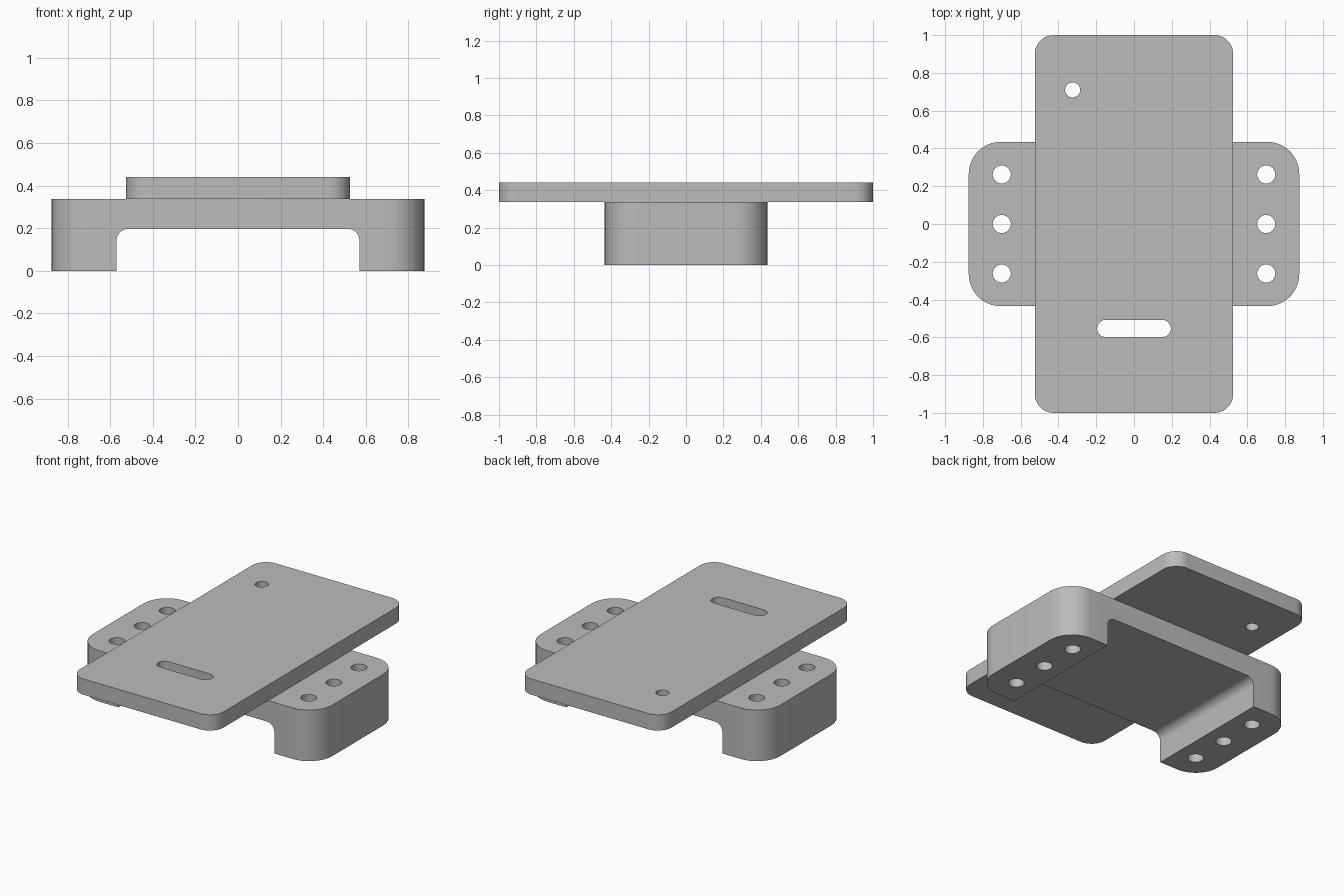
import bpy, bmesh, math
from mathutils import Matrix

cube = bpy.data.objects.get("Cube")
if cube:
    bpy.data.objects.remove(cube, do_unlink=True)

grey = bpy.data.materials.new("plain grey")
grey.use_nodes = True
colour = (0.5, 0.5, 0.5, 1)
grey.diffuse_color = colour
grey.node_tree.nodes["Principled BSDF"].inputs["Base Color"].default_value = colour


def rounded_outline(hx, hy, r, steps):
    """Rounded rectangle, anticlockwise, centred on the origin."""
    pts = []
    for i, (sx, sy) in enumerate([(1, 1), (-1, 1), (-1, -1), (1, -1)]):
        for k in range(steps + 1):
            a = (i + k / steps) * math.pi / 2
            p = (sx * (hx - r) + r * math.cos(a), sy * (hy - r) + r * math.sin(a))
            if not pts or math.dist(p, pts[-1]) > 1e-5:
                pts.append(p)
    if math.dist(pts[0], pts[-1]) < 1e-5:
        pts.pop()
    return pts


def prism(name, outline, z0, z1, matrix=Matrix()):
    """Extrude an outline from z0 to z1, then place it with a matrix."""
    bm = bmesh.new()
    base = bm.faces.new([bm.verts.new((x, y, z0)) for x, y in outline])
    top = bmesh.ops.extrude_face_region(bm, geom=[base])["geom"]
    bmesh.ops.translate(bm, vec=(0, 0, z1 - z0),
                        verts=[v for v in top if isinstance(v, bmesh.types.BMVert)])
    bmesh.ops.recalc_face_normals(bm, faces=bm.faces)
    bm.transform(matrix)
    mesh = bpy.data.meshes.new(name)
    bm.to_mesh(mesh)
    bm.free()
    mesh.materials.append(grey)
    obj = bpy.data.objects.new(name, mesh)
    bpy.context.collection.objects.link(obj)
    return obj


def activate(obj):
    bpy.ops.object.select_all(action='DESELECT')
    obj.select_set(True)
    bpy.context.view_layer.objects.active = obj


def cut(obj, cutters):
    """Subtract each cutter, discard it, and shade the curved walls smooth."""
    activate(obj)
    for cutter in cutters:
        cutter.hide_render = True
        mod = obj.modifiers.new("cut", 'BOOLEAN')
        mod.operation, mod.solver, mod.object = 'DIFFERENCE', 'EXACT', cutter
        bpy.ops.object.modifier_apply(modifier=mod.name)
        bpy.data.objects.remove(cutter, do_unlink=True)
    bpy.ops.object.shade_smooth_by_angle(angle=math.radians(30))


def hole(x, y, hx, r):
    """Through cutter: round when hx equals r, otherwise a slot along x."""
    return prism("hole_cutter", rounded_outline(hx, r, r, 8), -0.2, 0.7,
                 Matrix.Translation((x, y, 0)))


BODY_TOP, PLATE_TOP = 0.337, 0.441

# Bridge: rounded block, open channel underneath, three holes per foot
bridge = prism("bridge_base", rounded_outline(0.875, 0.435, 0.17, 12), 0, BODY_TOP)
lying = Matrix.Translation((0, 0, -0.103)) @ Matrix.Rotation(math.pi / 2, 4, 'X')
channel = prism("channel_cutter", rounded_outline(0.57, 0.3, 0.055, 8), -0.7, 0.7, lying)
foot_holes = [hole(sx * 0.7, y, 0.048, 0.048)
              for sx in (-1, 1) for y in (-0.262, 0, 0.262)]
cut(bridge, [channel] + foot_holes)

# Top plate with one small hole and one slot
plate = prism("top_plate", rounded_outline(0.525, 1.0, 0.1, 10), BODY_TOP, PLATE_TOP)
cut(plate, [hole(-0.325, 0.71, 0.04, 0.04), hole(0, -0.553, 0.195, 0.046)])
